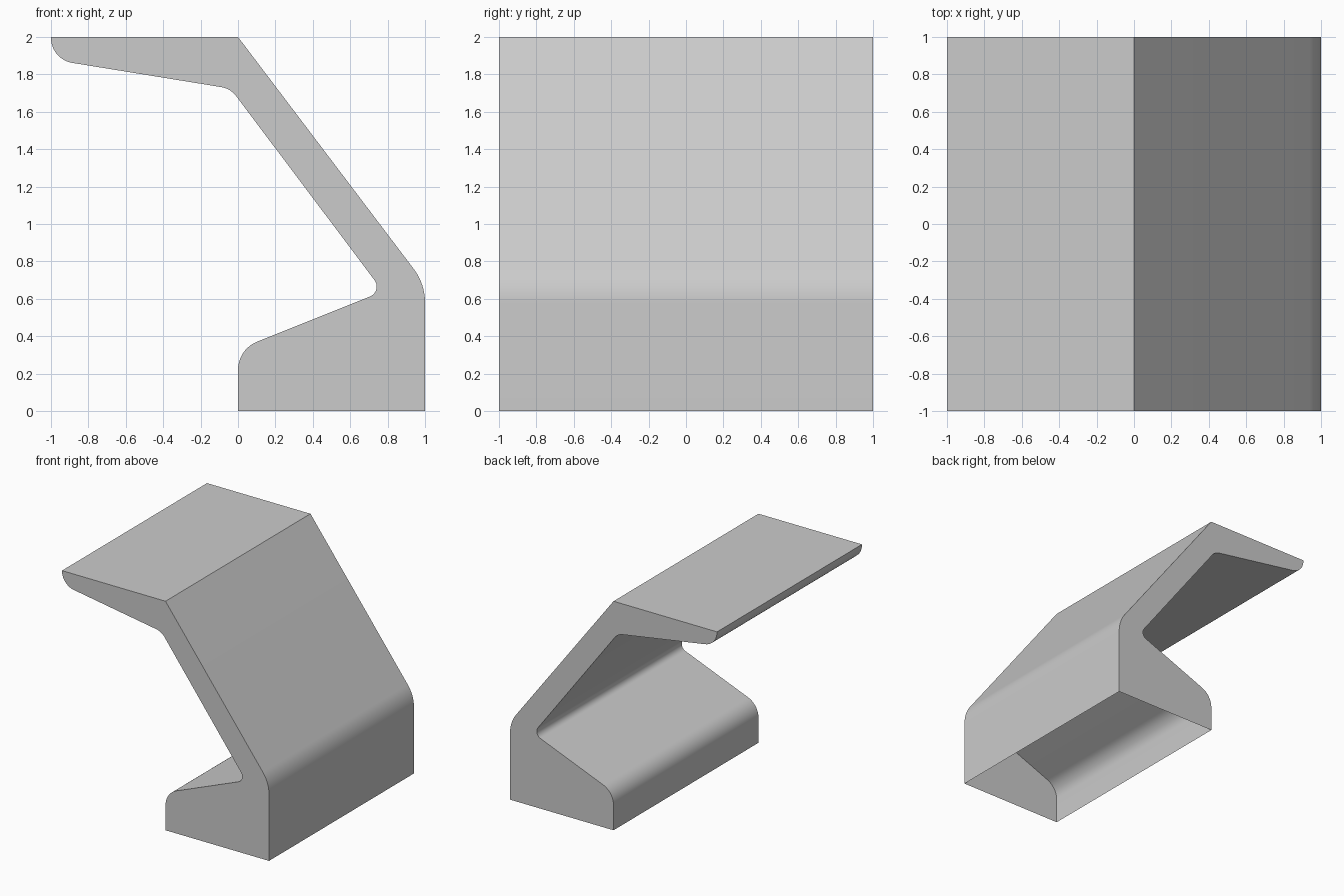
import bpy, bmesh, math
from mathutils import Vector

cube = bpy.data.objects.get("Cube")
if cube:
    bpy.data.objects.remove(cube, do_unlink=True)

DEPTH = 2.0
SEGMENTS = 10

# Side profile corners: x, z, distance from the corner to where rounding starts
PROFILE = [
    (0, 0, 0), (1, 0, 0), (1, 0.68, 0.1), (0, 2, 0), (-1, 2, 0),
    (-1, 1.88, 0.115), (-0.04, 1.724, 0.05), (0.775, 0.64, 0.075), (0, 0.33, 0.11),
]


def rounded(profile):
    """Replace each rounded corner with a tangent arc."""
    points = []
    for i, (x, z, t) in enumerate(profile):
        corner = Vector((x, z))
        if t == 0:
            points.append(corner)
            continue
        to_prev = (Vector(profile[i - 1][:2]) - corner).normalized()
        to_next = (Vector(profile[(i + 1) % len(profile)][:2]) - corner).normalized()
        half = to_prev.angle(to_next) / 2
        centre = corner + (to_prev + to_next).normalized() * t / math.cos(half)
        start = corner + to_prev * t - centre
        end = corner + to_next * t - centre
        sweep = start.angle(end)
        for s in range(SEGMENTS + 1):
            a = sweep * s / SEGMENTS
            points.append(centre + (start * math.sin(sweep - a) + end * math.sin(a)) / math.sin(sweep))
    return points


# Grey surface
grey = bpy.data.materials.new("plain grey")
grey.use_nodes = True
colour = (0.6, 0.6, 0.6, 1)
grey.diffuse_color = colour
grey.node_tree.nodes["Principled BSDF"].inputs["Base Color"].default_value = colour

# Sheltered bench: the profile swept along y
bm = bmesh.new()
outline = [bm.verts.new((p.x, -DEPTH / 2, p.y)) for p in rounded(PROFILE)]
front = bm.faces.new(outline)
swept = bmesh.ops.extrude_face_region(bm, geom=[front], use_keep_orig=True)
moved = [v for v in swept["geom"] if isinstance(v, bmesh.types.BMVert)]
bmesh.ops.translate(bm, verts=moved, vec=(0, DEPTH, 0))
bmesh.ops.recalc_face_normals(bm, faces=bm.faces[:])

# Open underside
underside = [f for f in bm.faces if all(v.co.z < 0.001 for v in f.verts)]
bmesh.ops.delete(bm, geom=underside, context="FACES_ONLY")

mesh = bpy.data.meshes.new("bench_shelter")
bm.to_mesh(mesh)
bm.free()
mesh.materials.append(grey)
bench = bpy.data.objects.new("bench_shelter", mesh)
bpy.context.collection.objects.link(bench)

# Smooth rounded bends, sharp corners
bpy.context.view_layer.objects.active = bench
bench.select_set(True)
bpy.ops.object.shade_smooth_by_angle(angle=math.radians(30))
